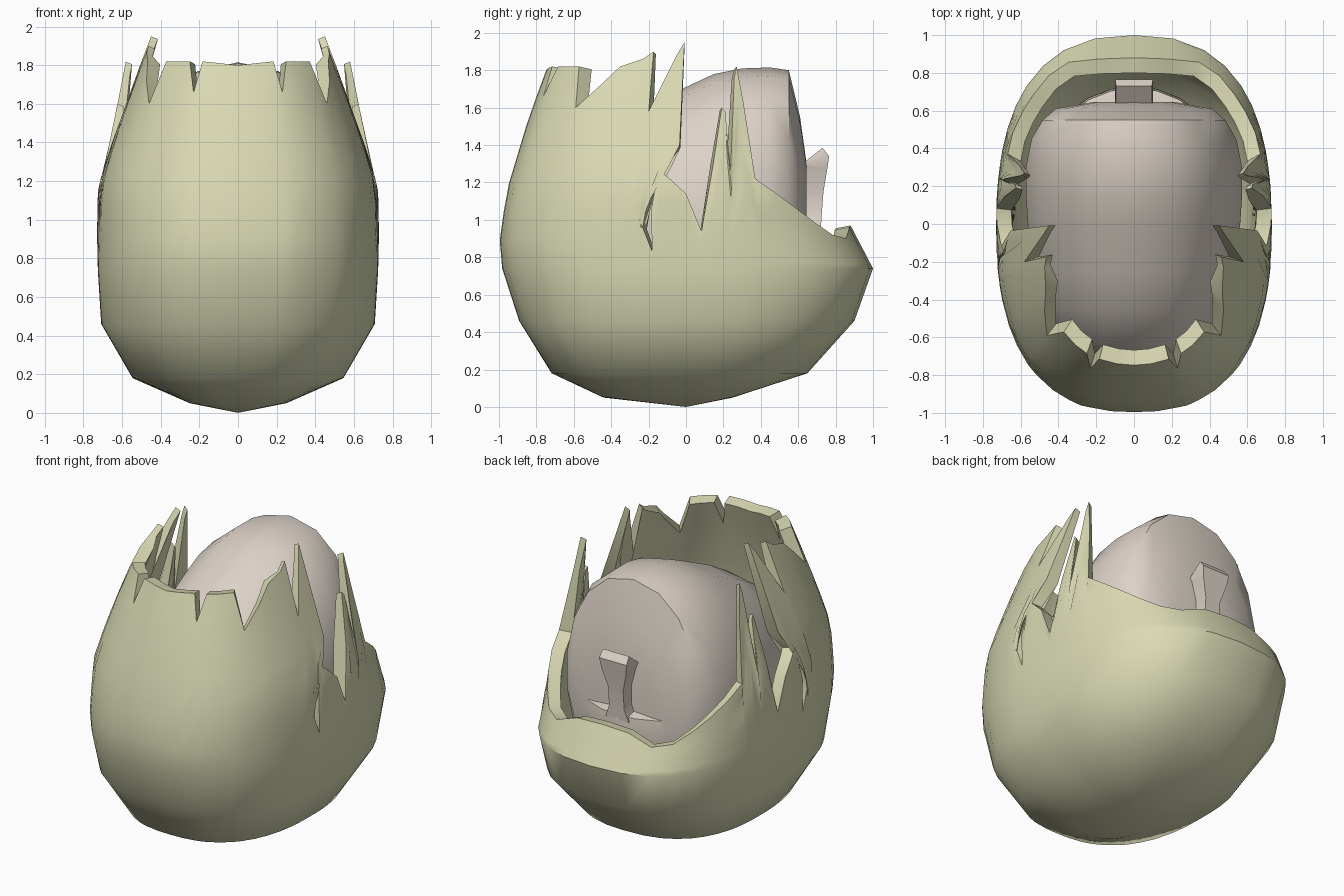
import bpy, bmesh, math
from math import sin, cos, radians

if "Cube" in bpy.data.objects:
    bpy.data.objects.remove(bpy.data.objects["Cube"])

def material(name, col):
    m = bpy.data.materials.new(name)
    m.diffuse_color = (*col, 1)
    m.use_nodes = True
    m.node_tree.nodes["Principled BSDF"].inputs["Base Color"].default_value = m.diffuse_color
    return m

GREEN = material("husk_green", (0.70, 0.70, 0.46))
BEIGE = material("kernel_beige", (0.72, 0.65, 0.58))

def finish(name, bm, mat, angle):
    bmesh.ops.recalc_face_normals(bm, faces=bm.faces)
    me = bpy.data.meshes.new(name)
    bm.to_mesh(me)
    bm.free()
    ob = bpy.data.objects.new(name, me)
    bpy.context.collection.objects.link(ob)
    me.materials.append(mat)
    bpy.ops.object.select_all(action='DESELECT')
    ob.select_set(True)
    bpy.context.view_layer.objects.active = ob
    bpy.ops.object.shade_smooth_by_angle(angle=radians(angle))
    return ob

def lerp_table(tab, z):
    for (z0, v0), (z1, v1) in zip(tab, tab[1:]):
        if z <= z1:
            return v0 + (v1 - v0) * max(0, (z - z0) / (z1 - z0))
    return tab[-1][1]

# Husk silhouettes: extent at each height
FRONT = [(0, .02), (.04, .42), (.19, .74), (.58, .96), (.86, 1.0), (1.15, .96), (1.35, .9), (1.55, .84), (1.82, .74), (1.95, .68)]
BACK = [(0, .02), (.05, .25), (.19, .68), (.43, .89), (.74, 1.0), (.97, .88), (1.22, .8), (1.82, .75)]
SIDE_F = [(0, .02), (.05, .25), (.17, .54), (.48, .72), (.93, .73), (1.17, .725), (1.35, .67), (1.6, .58), (1.82, .5), (1.95, .45)]
SIDE_B = [(0, .02), (.05, .25), (.17, .54), (.48, .72), (.93, .73), (1.17, .725), (1.35, .68), (1.6, .635), (1.82, .6)]

def husk_point(deg, z, inset=0.0):
    t = radians(deg)
    s, c = sin(t), cos(t)
    k = min(1, max(0, (abs(deg) - 90) / 18))
    w = lerp_table(SIDE_F, z) * (1 - k) + lerp_table(SIDE_B, z) * k
    d = lerp_table(FRONT if c > 0 else BACK, z)
    n = 2.5
    r = ((abs(s) / w) ** n + (abs(c) / d) ** n) ** (-1 / n)
    r = max(r - inset, r * .3)
    return (r * s, -r * c, z)

# Torn rim: base angle, rim angle, rim height (0 = front, 180 = back)
RIM = [(0, 0, 1.80), (7, 7, 1.81), (14.4, 14.4, 1.82), (16.5, 16.8, 1.66), (20, 20, 1.82),
       (26, 26, 1.82), (33, 33, 1.82), (37, 38, 1.6), (44, 46, 1.72), (51, 53, 1.82), (60, 64, 1.86),
       (65, 69.5, 1.9), (66.5, 71, 1.58), (69, 84, 1.88), (70, 89, 1.95), (70.7, 87, 1.4),
       (71, 78, 1.27), (71.5, 71, 1.0), (75, 76, .83), (77, 75.5, 1.05), (79, 78, 1.27), (84, 83, 1.22), (91, 90, 1.14),
       (96, 96.5, .94), (101, 102, 1.3), (105, 107, 1.6), (107.5, 108.5, 1.58), (108.5, 109, 1.25),
       (112, 113.5, 1.76), (113.5, 115, 1.82), (116, 117, 1.62), (119, 119, 1.22), (127, 127, 1.14),
       (135, 135, 1.06), (142, 142, .99), (150, 150, .92), (158, 158, .9), (168, 168, .96), (180, 180, .97)]

def build_husk():
    bm = bmesh.new()
    cols = [(b, r, z) for b, r, z in RIM]
    cols += [(-b, -r, z) for b, r, z in RIM[-2:0:-1]]
    low = [.05, .18, .46, .74]
    grid = []
    for b, r, top in cols:
        zs = low + [low[-1] + (top - low[-1]) * i / 7 for i in range(1, 8)]
        m = len(zs) - 1
        bend = min(1.0, top - .06)      # teeth lean only above this height
        ang = [b + (r - b) * max(0, (z - bend) / (top - bend)) for z in zs]
        slim = .035 if top > 1.85 or (abs(b) > 100 and top > 1.5) else .08
        outer = [husk_point(a, z) for a, z in zip(ang, zs)]
        inner = [husk_point(a, z, .10 + (slim - .10) * (i / m) ** 2) for i, (a, z) in enumerate(zip(ang, zs))]
        inner = [(x, y, z + .06 * (1 - i / m) - .015) for i, (x, y, z) in enumerate(inner)]
        grid.append([bm.verts.new(p) for p in outer + inner[::-1]])
    bottom, floor = bm.verts.new((0, 0, 0)), bm.verts.new((0, 0, .07))
    for a, b in zip(grid, grid[1:] + grid[:1]):
        for i in range(len(a) - 1):
            bm.faces.new((a[i], b[i], b[i + 1], a[i + 1]))
        bm.faces.new((bottom, b[0], a[0]))
        bm.faces.new((floor, a[-1], b[-1]))
    return finish("husk", bm, GREEN, 40)

build_husk()

# Kernel: sections along y (y, half width, bottom, top)
SECTIONS = [(-.73, .2, .75, 1.08), (-.64, .36, .5, 1.28), (-.45, .47, .35, 1.47), (-.25, .53, .24, 1.59), (0, .57, .18, 1.71),
            (.15, .58, .18, 1.78), (.3, .58, .2, 1.81), (.45, .55, .28, 1.815), (.55, .49, .35, 1.80), (.61, .42, .45, 1.55), (.645, .22, .7, 1.3)]

def build_kernel(n=18):
    bm = bmesh.new()
    rings = []
    for y, w, lo, hi in SECTIONS:
        ring = []
        for i in range(n):
            t = 2 * math.pi * i / n
            z = (lo + hi) / 2 + (hi - lo) / 2 * cos(t)
            ring.append(bm.verts.new((w * math.copysign(abs(sin(t)) ** .9, sin(t)), y, z)))
        rings.append(ring)
    for a, b in zip(rings, rings[1:]):
        for i in range(n):
            j = (i + 1) % n
            bm.faces.new((a[i], a[j], b[j], b[i]))
    bm.faces.new(rings[0])
    bm.faces.new(rings[-1])
    return finish("kernel", bm, BEIGE, 40)

build_kernel()

def ribbon(name, rows, thick):
    bm = bmesh.new()
    rows = [[bm.verts.new(p) for p in row] for row in rows]
    for a, b in zip(rows, rows[1:]):
        for i in range(len(a) - 1):
            bm.faces.new((a[i], a[i + 1], b[i + 1], b[i]))
    bmesh.ops.recalc_face_normals(bm, faces=bm.faces)
    bmesh.ops.solidify(bm, geom=bm.faces[:], thickness=thick)
    return finish(name, bm, BEIGE, 30)

# Flared stem on the back of the kernel
STEM = [(.72, .94, .085), (.725, 1.02, .055), (.735, 1.15, .055), (.755, 1.27, .09), (.765, 1.34, .1), (.73, 1.385, .095)]
ribbon("stem", [[(-w, y, z), (w, y, z)] for y, z, w in STEM], .12)

# Curved ledge below the stem
arc = [radians(-65 + 13 * i) for i in range(11)]
ribbon("ledge", [[(r * .9 * sin(t), .12 + r * cos(t), z) for t in arc] for r, z in ((.5, .99), (.6, .97), (.61, .86), (.58, .7))], .03)
